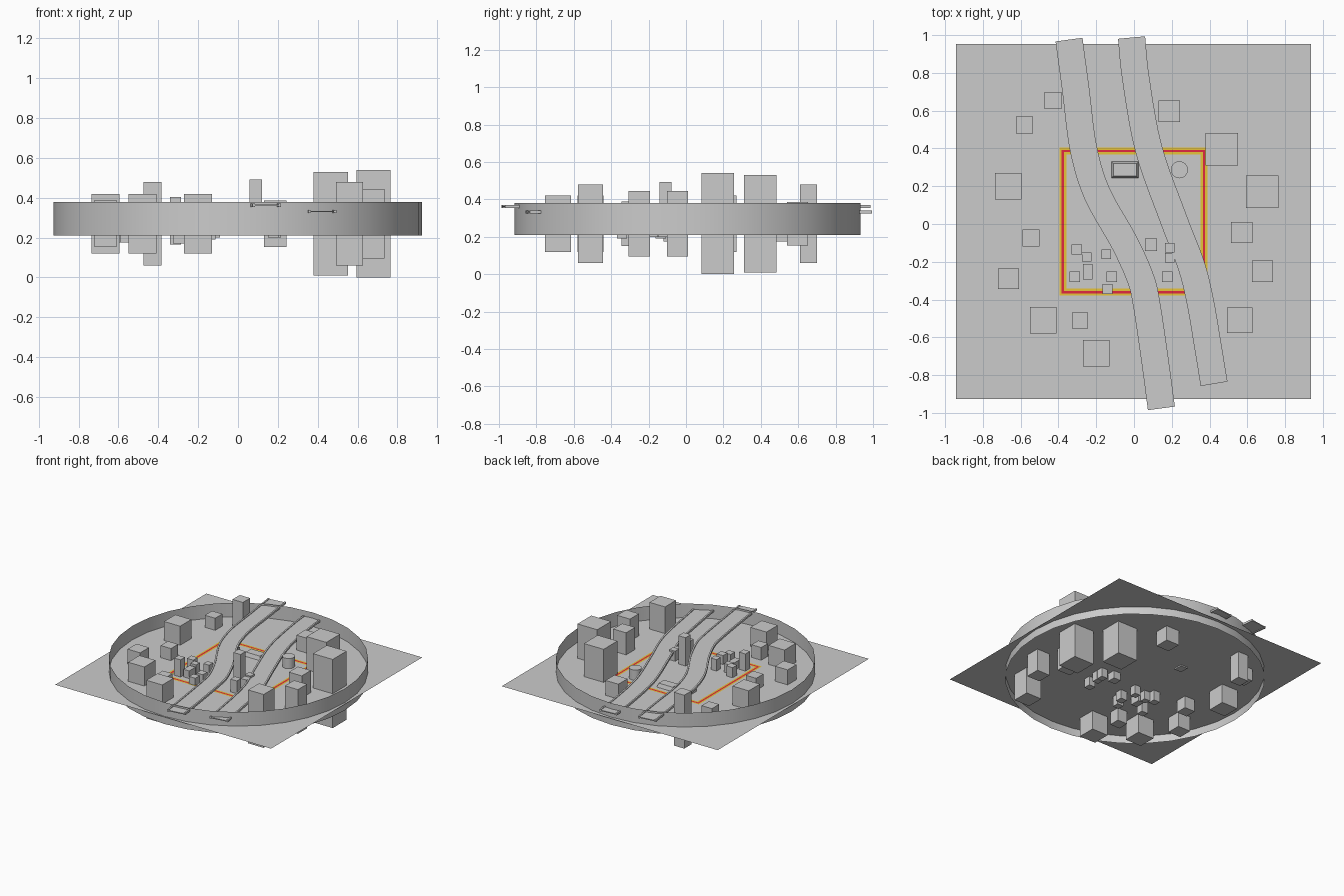
import bpy, bmesh
from mathutils import Vector

if "Cube" in bpy.data.objects:
    bpy.data.objects.remove(bpy.data.objects["Cube"])

GROUND = 0.27


def finish(name, bm, mat=None):
    bmesh.ops.recalc_face_normals(bm, faces=bm.faces)
    me = bpy.data.meshes.new(name)
    bm.to_mesh(me)
    bm.free()
    ob = bpy.data.objects.new(name, me)
    bpy.context.collection.objects.link(ob)
    if mat:
        me.materials.append(mat)
    return ob


def material(name, rgb):
    m = bpy.data.materials.new(name)
    m.diffuse_color = (*rgb, 1)
    m.use_nodes = True
    m.node_tree.nodes["Principled BSDF"].inputs["Base Color"].default_value = m.diffuse_color
    return m


def box(name, x, y, sx, sy, z0, z1, inset=0.0):
    bm = bmesh.new()
    bmesh.ops.create_cube(bm, size=1)
    for v in bm.verts:
        i = inset if v.co.z > 0 else 0
        v.co = Vector((x + v.co.x * (sx - 2 * i), y + v.co.y * (sy - 2 * i),
                       z1 if v.co.z > 0 else z0))
    return finish(name, bm)


def frame(name, outer, inner, z, mat):
    # flat square border
    bm = bmesh.new()
    rings = [[bm.verts.new((-0.003 + sx * r, 0.013 + sy * r, z))
              for sx, sy in ((-1, -1), (1, -1), (1, 1), (-1, 1))] for r in (outer, inner)]
    for i in range(4):
        j = (i + 1) % 4
        bm.faces.new((rings[0][i], rings[0][j], rings[1][j], rings[1][i]))
    return finish(name, bm, mat)


def smooth_path(pts, steps=5):
    # Catmull-Rom through the centre line points
    p = [Vector(q) for q in pts]
    p = [2 * p[0] - p[1]] + p + [2 * p[-1] - p[-2]]
    out = []
    for i in range(1, len(p) - 2):
        a, b, c, d = p[i - 1:i + 3]
        for k in range(steps):
            t = k / steps
            out.append(0.5 * (2 * b + (c - a) * t + (2 * a - 5 * b + 4 * c - d) * t * t
                              + (3 * b - a - 3 * c + d) * t ** 3))
    return out + [p[-2]]


def road(name, pts, z):
    # deck with a raised curb on each side, swept along the path
    w, c = 0.072, 0.012
    prof = [(-w, -.008), (-w + c, -.008), (-w + c, -.004), (w - c, -.004), (w - c, -.008), (w, -.008),
            (w, .008), (w - c, .008), (w - c, .003), (-w + c, .003), (-w + c, .008), (-w, .008)]
    path = smooth_path(pts)
    bm = bmesh.new()
    rows = []
    for i, q in enumerate(path):
        t = (path[min(i + 1, len(path) - 1)] - path[max(i - 1, 0)]).normalized()
        side = Vector((-t.y, t.x))
        rows.append([bm.verts.new((q.x + side.x * u, q.y + side.y * u, z + h)) for u, h in prof])
    n = len(prof)
    for r0, r1 in zip(rows, rows[1:]):
        for i in range(n):
            bm.faces.new((r0[i], r0[(i + 1) % n], r1[(i + 1) % n], r1[i]))
    bm.faces.new(rows[0])
    bm.faces.new(rows[-1])
    return finish(name, bm)


# ground sheet
bm = bmesh.new()
bmesh.ops.create_grid(bm, x_segments=1, y_segments=1, size=0.94)
bmesh.ops.translate(bm, verts=bm.verts, vec=(-0.003, 0.013, GROUND))
finish("ground", bm)

# open round wall
bm = bmesh.new()
bmesh.ops.create_cone(bm, cap_ends=False, segments=32, radius1=0.925, radius2=0.925, depth=0.17)
bmesh.ops.translate(bm, verts=bm.verts, vec=(-0.002, 0.008, 0.295))
for f in bm.faces:
    f.smooth = True
finish("round_wall", bm)

# coloured square border
yellow = material("yellow", (0.8, 0.55, 0.04))
red = material("red", (0.75, 0.02, 0.05))
frame("border_outer", 0.392, 0.38, GROUND + 0.003, yellow)
frame("border_middle", 0.38, 0.367, GROUND + 0.003, red)
frame("border_inner", 0.367, 0.355, GROUND + 0.003, yellow)

# elevated roads
road("road_left", [(-.344, .976), (-.307, .70), (-.268, .40), (-.195, .16), (-.05, -.10),
                   (.035, -.29), (.066, -.42), (.108, -.70), (.145, -.976)], 0.363)
road("road_right", [(-.013, .987), (.01, .767), (.077, .40), (.203, .042), (.304, -.222),
                    (.352, -.418), (.39, -.64), (.424, -.846)], 0.332)

# outer buildings, centred on the ground sheet: x, y, width, half height
outer = [(-.43, .655, .09, .21), (-.58, .525, .09, .095), (-.665, .2, .14, .15),
         (-.545, -.075, .09, .095), (-.665, -.29, .11, .118), (-.48, -.51, .14, .15),
         (-.285, -.51, .085, .1), (-.2, -.685, .14, .15), (.56, -.51, .135, .21),
         (.68, -.25, .113, .174), (.57, -.045, .113, .174), (.68, .17, .172, .27),
         (.465, .397, .172, .26), (.187, .597, .113, .117)]
for i, (x, y, s, h) in enumerate(outer):
    box(f"outer_building_{i + 1}", x, y, s, s, GROUND - h, GROUND + h)

# small inner buildings: x, y, width, depth, bottom, top
inner = [(-.303, -.135, .055, .055, .19, .35), (-.25, -.175, .048, .048, .2, .34),
         (-.313, -.28, .055, .055, .165, .405), (-.245, -.253, .05, .08, .21, .33),
         (-.147, -.16, .05, .05, .2, .36), (-.118, -.28, .055, .055, .2, .34),
         (-.14, -.343, .053, .053, .19, .33), (.09, -.11, .063, .065, .21, .493),
         (.177, -.28, .055, .055, .2, .37), (.19, -.125, .05, .05, .2, .35),
         (.19, -.178, .05, .05, .2, .34)]
for i, b in enumerate(inner):
    box(f"inner_building_{i + 1}", *b)

# low hall, round tank, and small block under the left road
box("low_hall", -.048, .287, .143, .087, GROUND, .3, inset=.01)
box("small_block", -.22, .26, .06, .07, .26, .3)
bm = bmesh.new()
bmesh.ops.create_cone(bm, cap_ends=True, segments=32, radius1=.045, radius2=.045, depth=.08)
bmesh.ops.translate(bm, verts=bm.verts, vec=(.24, .287, GROUND + .04))
for f in bm.faces:
    f.smooth = len(f.verts) == 4
tank = finish("round_tank", bm)
for e in tank.data.edges:
    e.use_edge_sharp = abs(tank.data.vertices[e.vertices[0]].co.z
                           - tank.data.vertices[e.vertices[1]].co.z) < 1e-4
